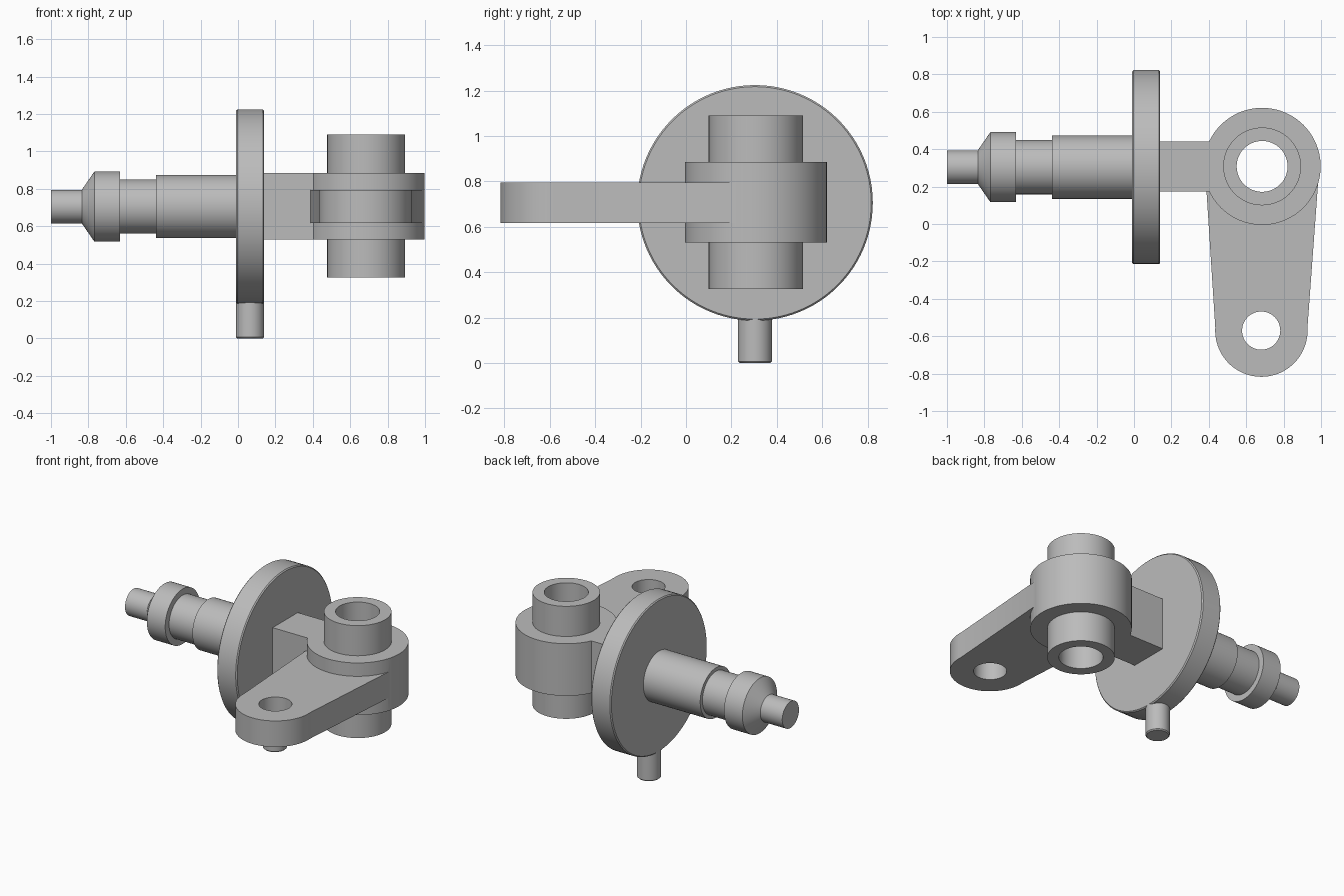
import bpy, bmesh, math
from mathutils import Matrix, Vector

if "Cube" in bpy.data.objects:
    bpy.data.objects.remove(bpy.data.objects["Cube"])

AY, AZ = 0.304, 0.705          # shaft axis position
BX, BY = 0.685, 0.308          # boss axis position
SEG = 96

steel = bpy.data.materials.new("grey_steel")
steel.diffuse_color = (0.5, 0.5, 0.5, 1)
steel.use_nodes = True
steel.node_tree.nodes["Principled BSDF"].inputs["Base Color"].default_value = steel.diffuse_color


def make(name, bm):
    bmesh.ops.recalc_face_normals(bm, faces=bm.faces)
    me = bpy.data.meshes.new(name)
    bm.to_mesh(me)
    bm.free()
    me.materials.append(steel)
    ob = bpy.data.objects.new(name, me)
    bpy.context.collection.objects.link(ob)
    return ob


def revolve(name, profile, matrix):
    """Spin (radius, height) pairs about local z and cap both ends."""
    bm = bmesh.new()
    rings = [[bm.verts.new(matrix @ Vector((r * math.cos(2 * math.pi * i / SEG),
                                            r * math.sin(2 * math.pi * i / SEG), h)))
              for i in range(SEG)] for r, h in profile]
    for a, b in zip(rings, rings[1:]):
        for i in range(SEG):
            j = (i + 1) % SEG
            bm.faces.new((a[i], a[j], b[j], b[i]))
    bm.faces.new(rings[0][::-1])
    bm.faces.new(rings[-1])
    return make(name, bm)


def upright(name, x, y, r, z0, z1):
    return revolve(name, [(r, z0), (r, z1)], Matrix.Translation((x, y, 0)))


def prism(name, outline, z0, z1):
    bm = bmesh.new()
    face = bm.faces.new([bm.verts.new((x, y, z0)) for x, y in outline])
    ext = bmesh.ops.extrude_face_region(bm, geom=[face])["geom"]
    bmesh.ops.translate(bm, vec=(0, 0, z1 - z0),
                        verts=[v for v in ext if isinstance(v, bmesh.types.BMVert)])
    return make(name, bm)


def combine(target, other, operation):
    mod = target.modifiers.new(operation.lower(), "BOOLEAN")
    mod.operation, mod.solver, mod.object = operation, "EXACT", other
    bpy.context.view_layer.objects.active = target
    bpy.ops.object.modifier_apply(modifier=mod.name)
    bpy.data.objects.remove(other, do_unlink=True)


# stepped shaft and round flange, both along x
along_x = Matrix.Translation((0, AY, AZ)) @ Matrix.Rotation(math.pi / 2, 4, "Y")
shaft = revolve("stepped_shaft", [
    (0.09, -1.0), (0.09, -0.835), (0.187, -0.768), (0.187, -0.63), (0.145, -0.63),
    (0.145, -0.438), (0.169, -0.438), (0.169, 0.0)], along_x)
e = 0.007
flange = revolve("flange_disc", [
    (0.519 - e, -0.01), (0.519, -0.01 + e), (0.519, 0.14 - e), (0.519 - e, 0.14)], along_x)

# locating pin under the flange
pin = revolve("locating_pin", [(0.075 - e, 0), (0.075, e), (0.075, 0.22)],
              Matrix.Translation((0.065, AY, 0)))

# bracket: boss, neck block, sleeve and lever joined together
bracket = upright("bracket_lever", BX, BY, 0.313, 0.53, 0.885)
neck = prism("neck", [(0.13, 0.173), (0.58, 0.173), (0.58, 0.442), (0.13, 0.442)], 0.53, 0.885)
sleeve = upright("sleeve", BX, BY, 0.208, 0.325, 1.09)

# lever outline: tangent lines between a large and a small arc
R, r, EX, EY = 0.308, 0.247, 0.681, -0.57
tilt = math.asin((R - r) / (BY - EY))
outline = []
for cx, cy, rad, a0, a1 in ((BX, BY, R, tilt, math.pi - tilt),
                            (EX, EY, r, math.pi - tilt, 2 * math.pi + tilt)):
    for i in range(41):
        a = a0 + (a1 - a0) * i / 40
        outline.append((cx + rad * math.cos(a), cy + rad * math.sin(a)))
lever = prism("lever", outline, 0.617, 0.794)

for part in (neck, lever, sleeve):
    combine(bracket, part, "UNION")

# bore through the sleeve and hole in the lever tip
combine(bracket, upright("bore", BX, BY, 0.136, 0.2, 1.2), "DIFFERENCE")
combine(bracket, upright("tip_hole", EX - 0.001, EY, 0.102, 0.5, 0.9), "DIFFERENCE")

# smooth round walls, keep hard edges
for ob in (shaft, flange, pin, bracket):
    bpy.ops.object.select_all(action="DESELECT")
    ob.select_set(True)
    bpy.context.view_layer.objects.active = ob
    bpy.ops.object.shade_smooth_by_angle(angle=math.radians(25))
